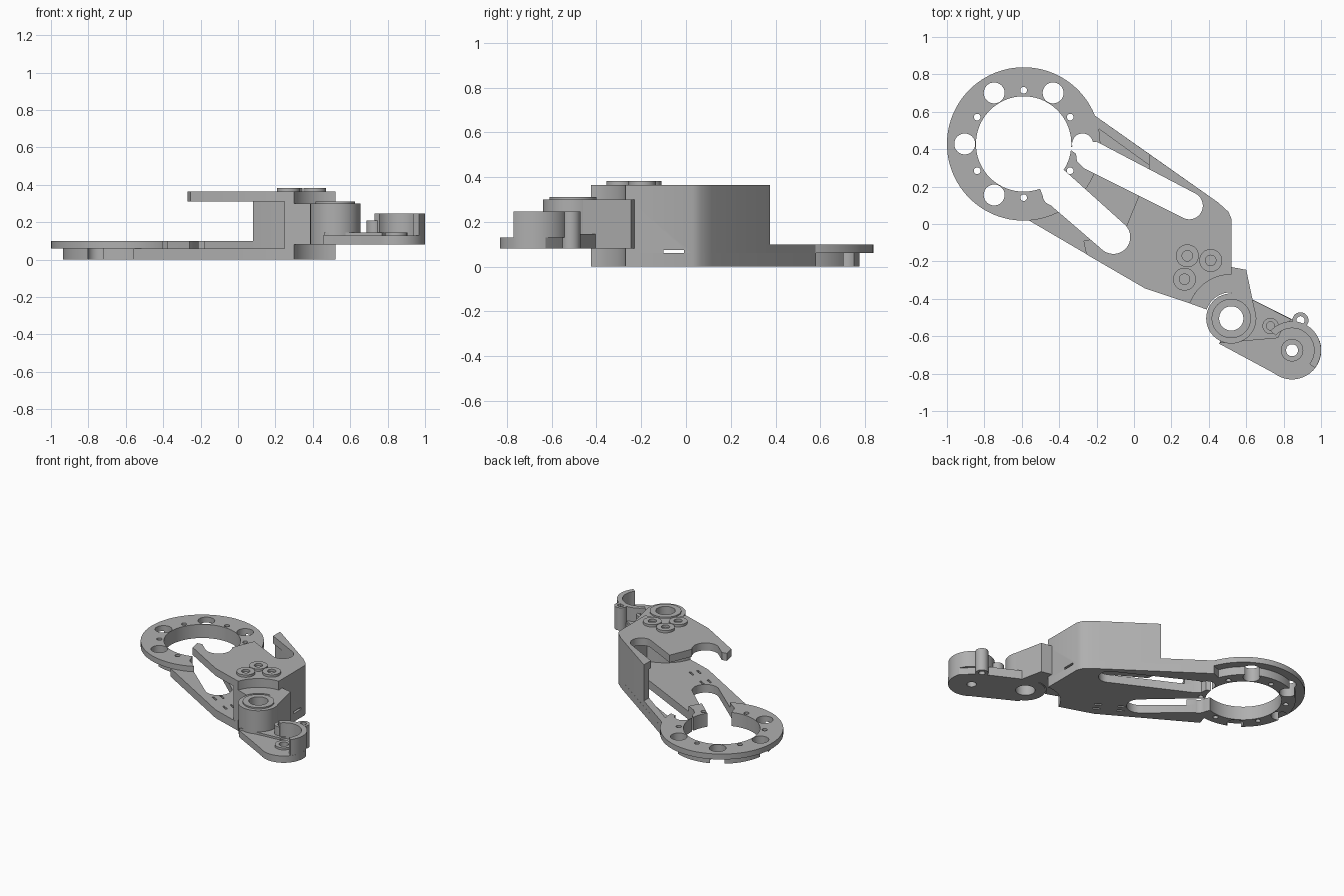
import bpy
import bmesh
from math import cos, sin, radians, pi

if "Cube" in bpy.data.objects:
    bpy.data.objects.remove(bpy.data.objects["Cube"], do_unlink=True)

grey = bpy.data.materials.new("plain_grey")
grey.use_nodes = True
grey.diffuse_color = (0.43, 0.43, 0.43, 1)
grey.node_tree.nodes["Principled BSDF"].inputs["Base Color"].default_value = (0.43, 0.43, 0.43, 1)

RING, JOINT, TAIL = (-0.59, 0.428), (0.52, -0.505), (0.845, -0.675)
parts, cutters = [], []


def arc(c, r, a0, a1, n=24):
    angles = [radians(a0 + (a1 - a0) * i / n) for i in range(n + 1)]
    return [(c[0] + r * cos(a), c[1] + r * sin(a)) for a in angles]


def circle(c, r, n=48):
    return arc(c, r, 0, 360, n)[:-1]


def sector(c, r_in, r_out, a0, a1):
    return arc(c, r_out, a0, a1) + arc(c, r_in, a1, a0)


def prism(name, outline, z0, z1):
    """Extrude a flat outline between two heights."""
    bm = bmesh.new()
    low = [bm.verts.new((x, y, z0)) for x, y in outline]
    high = [bm.verts.new((x, y, z1)) for x, y in outline]
    bm.faces.new(low)
    bm.faces.new(high)
    n = len(low)
    for i in range(n):
        j = (i + 1) % n
        bm.faces.new((low[i], low[j], high[j], high[i]))
    bmesh.ops.recalc_face_normals(bm, faces=bm.faces)
    mesh = bpy.data.meshes.new(name)
    bm.to_mesh(mesh)
    bm.free()
    mesh.materials.append(grey)
    obj = bpy.data.objects.new(name, mesh)
    bpy.context.collection.objects.link(obj)
    return obj


def cutter(outline, z0=-0.1, z1=0.6):
    obj = prism("cutter", outline, z0, z1)
    obj.hide_render = True
    cutters.append(obj)
    return obj


def part(name, outline, z0, z1, cuts=()):
    """Make a visible part and bake its cut-outs."""
    obj = prism(name, outline, z0, z1)
    for c in cuts:
        mod = obj.modifiers.new("cut", 'BOOLEAN')
        mod.operation, mod.solver, mod.object = 'DIFFERENCE', 'EXACT', c
    if cuts:
        graph = bpy.context.evaluated_depsgraph_get()
        baked = bpy.data.meshes.new_from_object(obj.evaluated_get(graph))
        obj.modifiers.clear()
        obj.data = baked
    parts.append(obj)
    return obj


def tube(name, c, r, r_hole, z0, z1):
    return part(name, circle(c, r), z0, z1, [cutter(circle(c, r_hole, 32))])


# Openings shared by the ring and the arm
bore = cutter(circle(RING, 0.255, 72))
big_holes = [cutter(circle(p, 0.056, 32)) for p in circle(RING, 0.315, 6)]
small_holes = [cutter(circle(p, 0.018, 16)) for p in arc(RING, 0.287, 30, 330, 5)]
slot_low = cutter([(-0.505, 0.195), (-0.48, 0.13)] + arc((-0.11, -0.07), 0.09, 229, 409)
                  + [(-0.37, 0.285), (-0.42, 0.32)])
slot_high = cutter([(-0.2, 0.44), (-0.29, 0.43), (-0.35, 0.405), (-0.31, 0.375), (-0.305, 0.335),
                    (-0.27, 0.3)] + arc((0.295, 0.098), 0.073, 242, 422))
ring_cuts = [bore] + big_holes + small_holes + [slot_low, slot_high]
joint_gap = cutter(circle(JOINT, 0.235, 72))

# Cable tie slits, running along the lower edge
ux, uy = 0.865, -0.5
slits = []
for cx, cy in [(-0.05, -0.2), (0.09, -0.28)]:
    for side in (0, 0.055):
        px, py = cx - uy * side, cy + ux * side
        corners = [(-1, -1), (1, -1), (1, 1), (-1, 1)]
        slits.append(cutter([(px + a * ux * 0.025 - b * uy * 0.007,
                              py + a * uy * 0.025 + b * ux * 0.007) for a, b in corners], -0.1, 0.2))

# Mounting ring: wide flange above a narrower lower disc
part("ring_flange", circle(RING, 0.41, 96), 0.06, 0.1, ring_cuts)
part("ring_lower_disc", circle(RING, 0.348, 96), 0, 0.06, ring_cuts)

# Arm floor
right_edge = [(0.3, -0.425), (0.52, -0.5), (0.52, 0.03), (0.505, 0.065), (0.45, 0.115)]
part("arm_floor", [(-0.56, 0.018), (0.06, -0.345)] + right_edge + [(-0.21, 0.58), (-0.4, 0.5)],
     0, 0.06, ring_cuts + slits + [joint_gap])

# Arm top plate
part("arm_top_plate", [(-0.27, -0.09), (-0.255, -0.162), (0.06, -0.345)] + right_edge
     + [(0.08, 0.375), (0.08, 0.2), (0.03, 0.16), (-0.04, -0.01), (-0.12, -0.06)],
     0.31, 0.365, [slot_low, slot_high, joint_gap])

# Side wall: tall around the corner, low towards the ring
wire_slot = cutter([(0.4, -0.1), (0.6, -0.1), (0.6, -0.01), (0.4, -0.01)], 0.06, 0.075)
part("side_wall", [(0.08, 0.375), (0.08, 0.315), (0.425, 0.075), (0.465, 0.045), (0.472, 0.01),
                   (0.472, -0.27), (0.52, -0.27)] + right_edge[2:],
     0.06, 0.31, [slot_high, wire_slot])
part("low_wall", [(-0.21, 0.58), (-0.24, 0.545), (-0.19, 0.51), (0.08, 0.315), (0.08, 0.375)],
     0.06, 0.1)

# Curved block and lips around the joint
part("joint_block", sector(JOINT, 0.14, 0.288, 90, 160), 0.08, 0.3)
part("joint_floor_lip", sector(JOINT, 0.235, 0.288, 90, 160), 0.05, 0.08)
part("joint_top_lip", sector(JOINT, 0.235, 0.288, 90, 160), 0.3, 0.32)

# Screw bosses on the top plate
for i, c in enumerate([(0.285, -0.17), (0.41, -0.195), (0.27, -0.295)]):
    tube(f"screw_boss_{i + 1}", c, 0.061, 0.028, 0.36, 0.382)

# Joint hub with washers
tube("joint_hub", JOINT, 0.134, 0.065, 0.08, 0.3)
tube("joint_washer", JOINT, 0.105, 0.065, 0.3, 0.31)

# Second link: floor, stop block and pad
hub_hole = cutter(circle(JOINT, 0.066))
tail_hole = cutter(circle(TAIL, 0.032, 32))
post_hole = cutter(circle((0.89, -0.515), 0.022, 24))
part("link_floor", [(0.455, -0.64)] + arc(TAIL, 0.156, 232, 378) + [(0.9, -0.54), (0.845, -0.51),
     (0.635, -0.405), (0.55, -0.44)], 0.08, 0.13, [hub_hole, tail_hole, post_hole])
part("link_pad", [(0.46, -0.637), (0.77, -0.61), (0.8, -0.55), (0.84, -0.51), (0.635, -0.405),
                  (0.56, -0.44)], 0.13, 0.145, [hub_hole])
part("stop_block", [(0.52, -0.23), (0.6, -0.245), (0.635, -0.41), (0.648, -0.47), (0.6, -0.5),
                    (0.52, -0.39)], 0.08, 0.3, [hub_hole])

# Curved guard and posts at the tail
part("tail_guard", sector(TAIL, 0.118, 0.155, -38, 138), 0.13, 0.247)
tube("tail_boss", TAIL, 0.06, 0.032, 0.13, 0.145)
tube("tall_post", (0.89, -0.515), 0.043, 0.022, 0.08, 0.247)
tube("short_post", (0.73, -0.545), 0.043, 0.022, 0.13, 0.21)

for c in cutters:
    bpy.data.objects.remove(c, do_unlink=True)

# Smooth round walls, keep edges sharp
bpy.ops.object.select_all(action='DESELECT')
for obj in parts:
    obj.select_set(True)
bpy.context.view_layer.objects.active = parts[0]
bpy.ops.object.shade_smooth_by_angle(angle=pi / 6)
